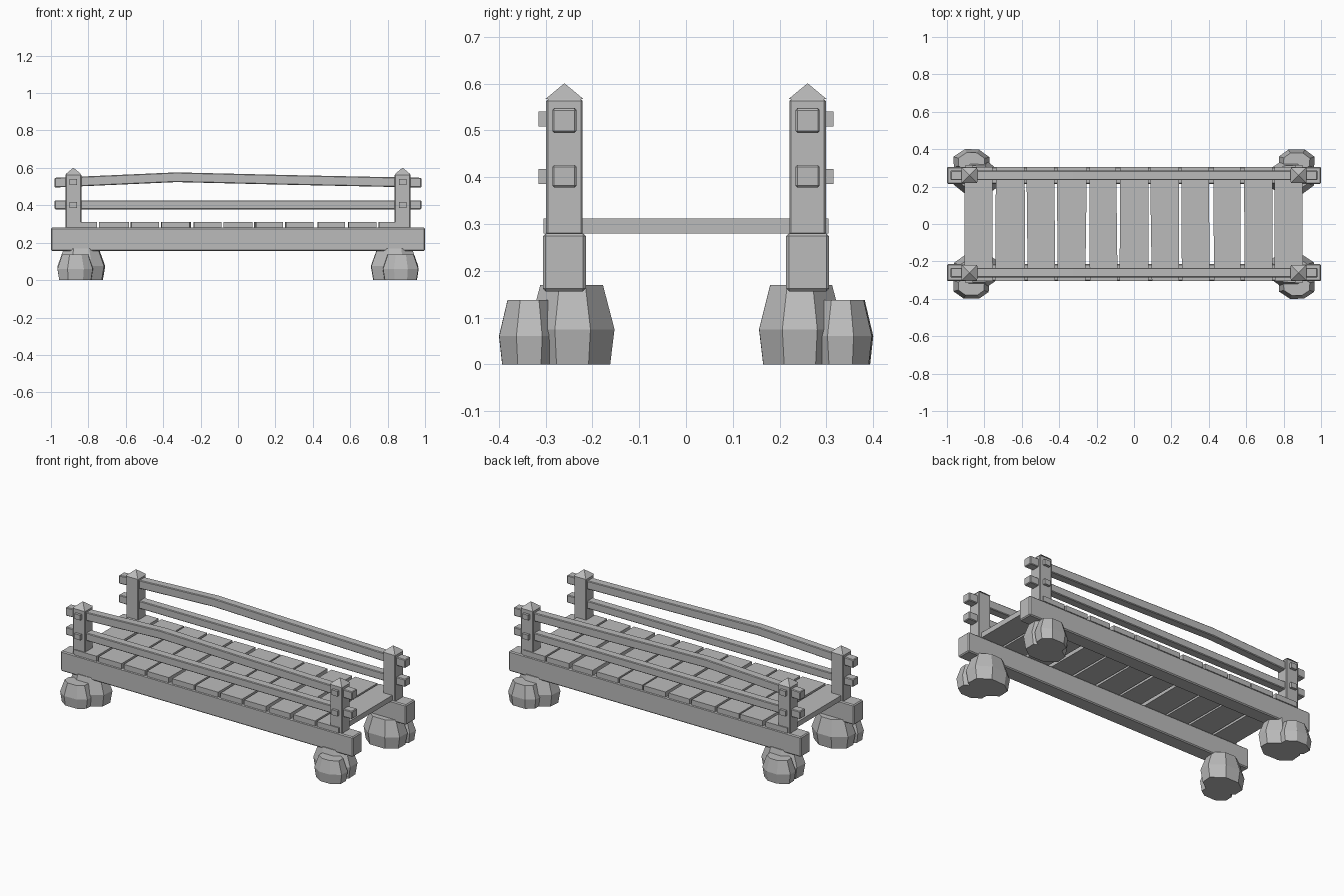
import bpy, bmesh, math, random
from mathutils import Matrix

random.seed(4)
if "Cube" in bpy.data.objects:
    bpy.data.objects.remove(bpy.data.objects["Cube"], do_unlink=True)

grey = bpy.data.materials.new("plain_grey")
grey.use_nodes = True
grey.diffuse_color = (0.5, 0.5, 0.5, 1)
grey.node_tree.nodes["Principled BSDF"].inputs["Base Color"].default_value = (0.5, 0.5, 0.5, 1)


def finish(name, bm, bevel=0):
    bmesh.ops.recalc_face_normals(bm, faces=bm.faces)
    mesh = bpy.data.meshes.new(name)
    bm.to_mesh(mesh)
    bm.free()
    mesh.materials.append(grey)
    obj = bpy.data.objects.new(name, mesh)
    bpy.context.collection.objects.link(obj)
    if bevel:
        mod = obj.modifiers.new("worn_edges", "BEVEL")
        mod.width = bevel
        mod.segments = 1
    return obj


def box(name, centre, size, bevel=0, jitter=0):
    bm = bmesh.new()
    bmesh.ops.create_cube(bm, size=1, matrix=Matrix.Translation(centre) @ Matrix.Diagonal((*size, 1)))
    if jitter:
        # Skew the plank sides, keeping top and bottom corners aligned
        for sx in (-1, 1):
            for sy in (-1, 1):
                shift = random.uniform(-jitter, jitter)
                for v in bm.verts:
                    if (v.co.x - centre[0]) * sx > 0 and (v.co.y - centre[1]) * sy > 0:
                        v.co.x += shift
    return finish(name, bm, bevel)


def loft(name, rings, bevel=0):
    """Skin a closed solid through equally sized rings of points."""
    bm = bmesh.new()
    loops = [[bm.verts.new(p) for p in ring] for ring in rings]
    count = len(loops[0])
    for a, b in zip(loops, loops[1:]):
        for i in range(count):
            j = (i + 1) % count
            bm.faces.new((a[i], a[j], b[j], b[i]))
    bm.faces.new(loops[0])
    bm.faces.new(loops[-1])
    return finish(name, bm, bevel)


def stone(name, x, y, rx, ry, height, sx, sy):
    # Eight-sided boulder, widest a little below the middle
    angles = [math.radians(45 * i + 22.5 + random.uniform(-4, 4)) for i in range(8)]
    grow = 1 / math.cos(math.radians(22.5))
    rings = [[(sx * (x + rx * r * grow * math.cos(a)), sy * (y + ry * r * grow * math.sin(a)), z * height)
              for a in angles] for z, r in ((0, 0.9), (0.44, 1), (1, 0.73))]
    loft(name, rings)


# Deck planks
for i in range(11):
    box(f"plank_{i + 1}", (-0.828 + 0.1655 * i, 0, 0.296), (0.149, 0.61, 0.032), jitter=0.006)

for sy, side in ((-1, "front"), (1, "back")):
    y = sy * 0.26
    # Long beam and straight lower rail
    box(f"{side}_beam", (0, y, 0.218), (2, 0.092, 0.124), 0.006)
    box(f"{side}_lower_rail", (0, y, 0.402), (1.96, 0.052, 0.048), 0.004)

    # Bowed upper rail
    stations = ((-0.98, 0.521), (-0.85, 0.527), (-0.33, 0.55), (0.3, 0.535), (0.98, 0.521))
    loft(f"{side}_upper_rail",
         [[(x, y + dy, z + dz) for dy, dz in ((-0.026, -0.026), (0.026, -0.026), (0.026, 0.026), (-0.026, 0.026))]
          for x, z in stations], 0.004)

    for sx, end in ((-1, "right"), (1, "left")):
        x = sx * 0.88
        tag = f"{side}_{end}"
        # Post with pyramid cap and outer pegs
        box(f"{tag}_post", (x, y, 0.422), (0.084, 0.078, 0.29), 0.004)
        bm = bmesh.new()
        bmesh.ops.create_cone(bm, cap_ends=True, segments=4, radius1=0.058, radius2=0, depth=0.034,
                              matrix=Matrix.Translation((x, y, 0.584)) @ Matrix.Rotation(math.pi / 4, 4, "Z"))
        finish(f"{tag}_post_cap", bm)
        for level, z in (("lower", 0.402), ("upper", 0.525)):
            box(f"{tag}_{level}_peg", (x, sy * 0.303, z), (0.04, 0.024, 0.032))

        # Pair of footing stones
        stone(f"{tag}_large_stone", 0.838, 0.245, 0.125, 0.09, 0.17, sx, sy)
        stone(f"{tag}_small_stone", 0.87, 0.333, 0.095, 0.066, 0.137, sx, sy)
